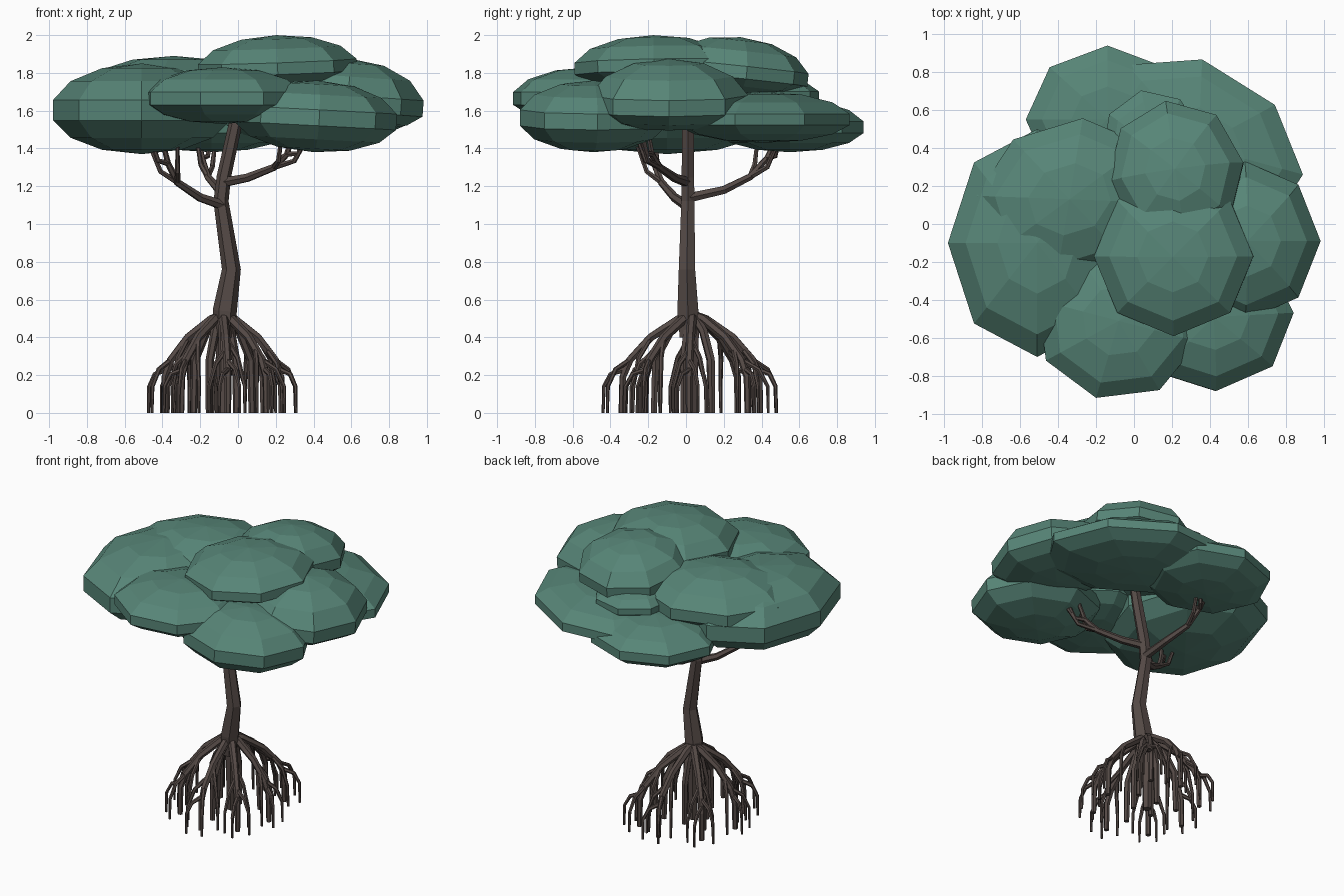
import bpy
import math
import random
from mathutils import Matrix, Vector

random.seed(4)

cube = bpy.data.objects.get("Cube")
if cube:
    bpy.data.objects.remove(cube, do_unlink=True)


def make_material(name, rgb):
    mat = bpy.data.materials.new(name)
    mat.use_nodes = True
    mat.diffuse_color = (*rgb, 1)
    bsdf = mat.node_tree.nodes["Principled BSDF"]
    bsdf.inputs["Base Color"].default_value = (*rgb, 1)
    bsdf.inputs["Roughness"].default_value = 0.9
    return mat


leaf_green = make_material("leaf green", (0.095, 0.235, 0.185))
bark_brown = make_material("bark brown", (0.09, 0.068, 0.061))


def tubes(name, paths):
    """Six-sided tapered tubes; each path is a list of (point, radius)."""
    curve = bpy.data.curves.new(name, "CURVE")
    curve.dimensions = "3D"
    curve.bevel_depth = 1
    curve.bevel_resolution = 1
    curve.use_fill_caps = True
    for path in paths:
        spline = curve.splines.new("POLY")
        spline.use_smooth = False
        spline.points.add(len(path) - 1)
        for p, (co, radius) in zip(spline.points, path):
            p.co = (*co, 1)
            p.radius = radius
    curve.materials.append(bark_brown)
    obj = bpy.data.objects.new(name, curve)
    bpy.context.collection.objects.link(obj)
    bpy.ops.object.select_all(action="DESELECT")
    obj.select_set(True)
    bpy.context.view_layer.objects.active = obj
    bpy.ops.object.convert(target="MESH")
    bpy.context.object.data.shade_flat()


def leaf_clump(name, centre, size, up, down, turn=0, tilt=(0, 0), flat_side=False):
    """Faceted ball with a blunt rim, domed by up above it and down below it.
    flat_side puts edges, not corners, on the long axes."""
    bpy.ops.mesh.primitive_uv_sphere_add(segments=8, ring_count=7, radius=1, location=centre)
    obj = bpy.context.object
    obj.name = name
    if flat_side:
        obj.data.transform(Matrix.Rotation(math.pi / 8, 4, "Z"))
    rim = math.cos(math.pi / 14)
    for v in obj.data.vertices:
        v.co.x *= size[0] / rim
        v.co.y *= size[1] / rim
        v.co.z *= up if v.co.z > 0 else down
    obj.rotation_euler = [math.radians(a) for a in (*tilt, turn)]
    obj.data.materials.append(leaf_green)
    obj.data.shade_flat()


# Canopy
leaf_clump("top_front_leaves", (0.21, -0.17, 1.82), (0.42, 0.42), 0.18, 0.1, 0, (1, -2))
leaf_clump("top_back_leaves", (0.22, 0.27, 1.79), (0.36, 0.38), 0.2, 0.1, 8, (-6, 0))
leaf_clump("right_upper_leaves", (-0.34, 0.13, 1.69), (0.5, 0.42), 0.2, 0.14, 17,
           flat_side=True)
leaf_clump("right_outer_leaves", (-0.51, -0.1, 1.6), (0.47, 0.6), 0.25, 0.23)
leaf_clump("front_leaves", (-0.08, -0.51, 1.66), (0.44, 0.42), 0.17, 0.13, 7,
           flat_side=True)
leaf_clump("front_left_leaves", (0.41, -0.49, 1.56), (0.43, 0.39), 0.2, 0.18, 3, (0, 3))
leaf_clump("left_leaves", (0.58, -0.09, 1.625), (0.4, 0.42), 0.25, 0.13, 0, (0, 4))
leaf_clump("back_left_leaves", (0.34, 0.41, 1.55), (0.59, 0.43), 0.15, 0.12, -32,
           flat_side=True)
leaf_clump("back_leaves", (-0.14, 0.55, 1.51), (0.43, 0.39), 0.15, 0.13)
leaf_clump("small_back_leaves", (0.1, 0.41, 1.68), (0.27, 0.3), 0.1, 0.09, 12)

# Trunk
tubes("trunk", [[
    ((-0.07, 0.01, 0.4), 0.05), ((-0.07, 0.01, 0.54), 0.064),
    ((-0.035, 0.005, 0.76), 0.05), ((-0.09, 0.01, 1.12), 0.04),
    ((-0.075, 0.01, 1.25), 0.038), ((-0.02, 0.01, 1.5), 0.036),
    ((0.02, 0.01, 1.7), 0.028)]])


def branch(name, points, tips):
    """A limb that thins outwards, with twigs forking from its later joints."""
    limb = [(Vector(p), 0.028 - 0.004 * i) for i, p in enumerate(points)]
    paths = [limb]
    for joint, offset in tips:
        start = limb[joint][0]
        offset = Vector(offset)
        bend = start + offset * 0.6 - Vector((0, 0, 0.02))
        end = start + offset + Vector((0, 0, 0.07))
        paths.append([(start, 0.016), (bend, 0.014), (end, 0.01)])
    tubes(name, paths)


branch("right_branch",
       [(-0.08, 0, 1.1), (-0.2, -0.06, 1.14), (-0.32, -0.13, 1.22),
        (-0.37, -0.17, 1.32), (-0.4, -0.2, 1.44)],
       [(2, (-0.15, -0.03, 0.13)), (2, (0.0, -0.13, 0.13)),
        (3, (-0.09, -0.07, 0.06))])
branch("left_branch",
       [(-0.08, 0.01, 1.22), (0.05, -0.06, 1.245), (0.19, -0.14, 1.3),
        (0.26, -0.18, 1.37), (0.29, -0.2, 1.48)],
       [(2, (0.18, -0.1, 0.09)), (2, (0.04, -0.12, 0.09)),
        (3, (0.1, -0.05, 0.04))])
branch("back_branch",
       [(-0.08, 0.02, 1.14), (-0.1, 0.2, 1.18), (-0.16, 0.34, 1.25),
        (-0.19, 0.43, 1.35), (-0.21, 0.48, 1.46)],
       [(2, (0.04, 0.15, 0.12)), (2, (-0.06, 0.04, 0.14)),
        (3, (0.05, 0.07, 0.05))])

# Stilt roots
CROWN = Vector((-0.08, 0.035, 0))


def root_point(angle, reach, z):
    return CROWN + Vector((math.cos(angle) * reach, math.sin(angle) * reach * 1.15, z))


def stilt_root(name, angle, reach, thick):
    """An arched root dropping to the ground, with thinner side roots."""
    def at(share, z, turn=0.0):
        return root_point(angle + turn, reach * share, z)

    paths = [[(at(0, 0.52), thick), (at(0.2, 0.495), thick),
              (at(0.6, 0.4), thick * 0.9), (at(0.9, 0.28), thick * 0.85),
              (at(1, 0.19), thick * 0.75), (at(1.01, 0), thick * 0.65)]]
    # Side roots leave the arch, run outwards, then hang straight down
    for share, z, turn, out in ((0.6, 0.4, 0.28, 0.92), (0.75, 0.34, -0.26, 1.05),
                                (0.9, 0.28, 0.14, 1.24), (0.97, 0.23, -0.13, 1.27)):
        turn *= random.uniform(0.8, 1.2)
        paths.append([(at(share, z), thick * 0.55),
                      (at((share + out) / 2 + 0.05, z * 0.5 + 0.09, turn * 0.7), thick * 0.5),
                      (at(out, 0.14, turn), thick * 0.4),
                      (at(out + 0.01, 0, turn), thick * 0.3)])
    tubes(name, paths)


COUNT = 8
for i in range(COUNT):
    angle = math.tau * i / COUNT + random.uniform(-0.1, 0.1)
    stilt_root(f"stilt_root_{i + 1}", angle, random.uniform(0.305, 0.335), 0.026)

# Inner roots under the trunk
inner = []
for i in range(6):
    angle = math.tau * (i + 0.5) / 6
    reach = 0.08 if i % 2 else 0.17
    inner.append([(root_point(angle, 0.01, 0.52), 0.026),
                  (root_point(angle, reach * 0.6, 0.43), 0.024),
                  (root_point(angle, reach, 0.28), 0.022),
                  (root_point(angle, reach * 1.05, 0), 0.018)])
inner.append([(root_point(0, 0, 0.5), 0.04), (root_point(0, 0, 0), 0.028)])
tubes("inner_roots", inner)
